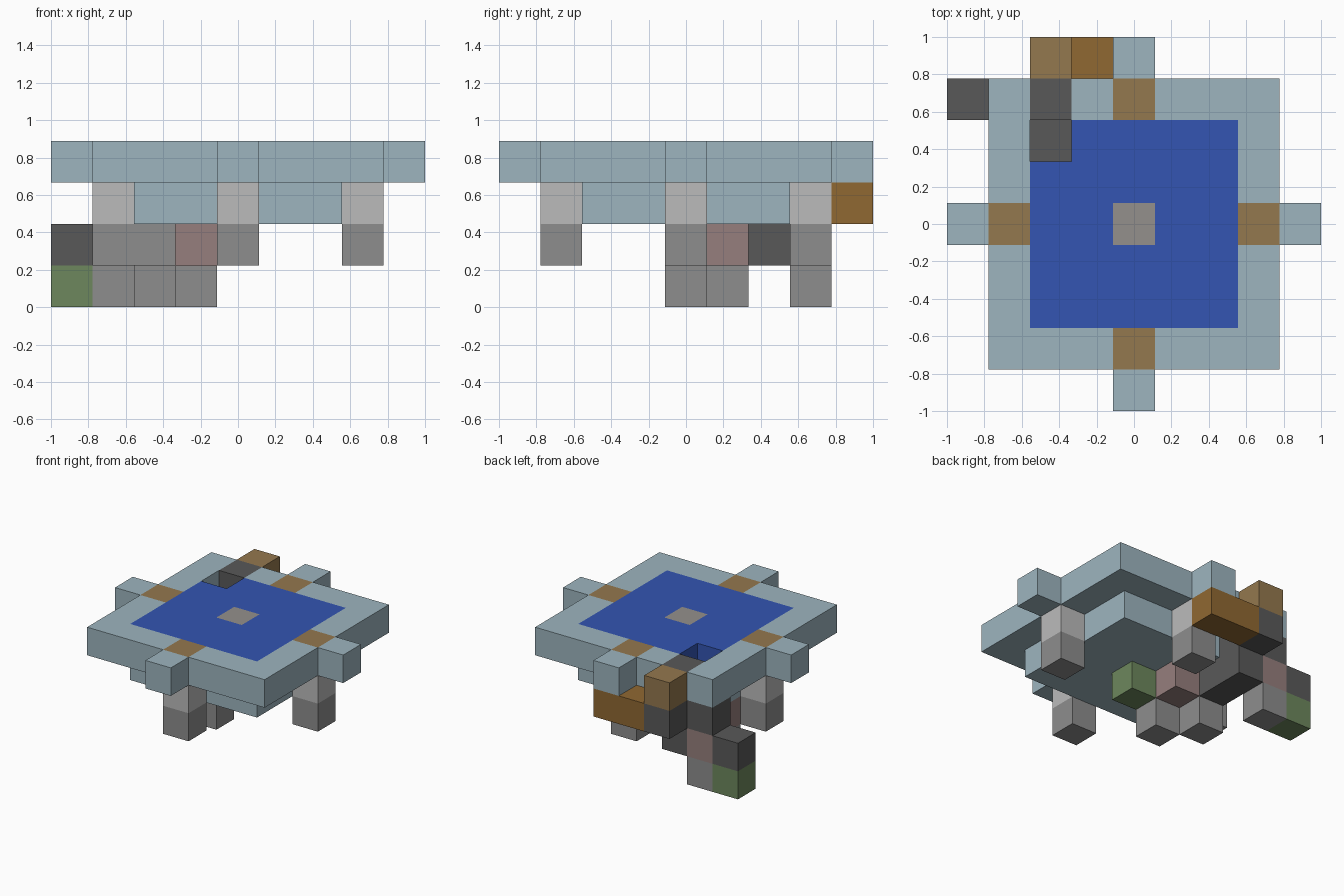
import bpy, bmesh
from mathutils import Vector

cube = bpy.data.objects.get("Cube")
if cube:
    bpy.data.objects.remove(cube, do_unlink=True)

S = 2 / 9  # edge length of one block


def material(name, hex_code):
    def linear(c):
        return c / 12.92 if c <= 0.04045 else ((c + 0.055) / 1.055) ** 2.4
    rgb = [linear(b / 255) for b in bytes.fromhex(hex_code)]
    m = bpy.data.materials.new(name)
    m.use_nodes = True
    m.diffuse_color = (*rgb, 1)
    m.node_tree.nodes["Principled BSDF"].inputs["Base Color"].default_value = (*rgb, 1)
    return m


pale_blue = material("pale blue", "9DB5BF")
water_blue = material("water blue", "3355B2")
tan = material("tan", "94784E")
brown = material("brown", "906832")
dark_grey = material("dark grey", "595959")
grey = material("grey", "8D8D8D")
light_grey = material("light grey", "BBBBBB")
warm_grey = material("warm grey", "94908C")
green = material("green", "6D875D")
dusty_pink = material("dusty pink", "967F7D")


def blocks(name, mat, cells):
    """Join unit blocks into one shell, leaving out faces between neighbours."""
    cells = set(cells)
    bm = bmesh.new()
    for cell in cells:
        centre = Vector(cell) + Vector((0, 0, 0.5))
        for axis in range(3):
            for sign in (-1, 1):
                n = Vector((0, 0, 0))
                n[axis] = sign
                if tuple(int(a + b) for a, b in zip(cell, n)) in cells:
                    continue
                u = Vector((0, 0, 0))
                u[(axis + 1) % 3] = 0.5
                v = n.cross(u)
                mid = centre + n / 2
                corners = (mid - u - v, mid + u - v, mid + u + v, mid - u + v)
                bm.faces.new([bm.verts.new(c * S) for c in corners])
    bmesh.ops.remove_doubles(bm, verts=bm.verts, dist=0.001)
    mesh = bpy.data.meshes.new(name)
    bm.to_mesh(mesh)
    bm.free()
    mesh.materials.append(mat)
    bpy.context.collection.objects.link(bpy.data.objects.new(name, mesh))


def square(radius, z):
    r = range(-radius, radius + 1)
    return {(x, y, z) for x in r for y in r}


def around(radius, z):
    return {(radius, 0, z), (-radius, 0, z), (0, radius, z), (0, -radius, z)}


# Basin: rim with four arms, water, and the floor under it
opening = {(-2, 2, 3), (-2, 3, 3)}
blocks("basin_rim", pale_blue,
       (square(3, 3) - square(2, 3) - around(3, 3) - opening) | around(4, 3))
blocks("water", water_blue, square(2, 3) - {(0, 0, 3)} - opening)
blocks("basin_floor", pale_blue, square(2, 2) - {(-2, 2, 2)})
blocks("centre_stone", warm_grey, [(0, 0, 3)])
blocks("rim_inlays", tan, around(3, 3))

# Four pillars
blocks("pillar_tops", light_grey, around(3, 2))
blocks("pillar_bases", grey, around(3, 1))

# Dark passage winding down through the back corner
blocks("passage", dark_grey, [(-2, 3, 3), (-2, 4, 2), (-2, 3, 2), (-2, 2, 2),
                              (-3, 3, 2), (-2, 3, 1), (-2, 2, 1), (-4, 3, 1)])
blocks("back_post", tan, [(-2, 4, 3)])
blocks("back_beam", brown, [(-1, 4, 2), (0, 4, 2)])

# Pieces hanging beneath
blocks("pink_stones", dusty_pink, [(-3, 3, 1), (-2, 1, 1), (-1, 1, 1)])
blocks("lower_feet", grey, [(-3, 3, 0), (-2, 1, 0), (-1, 0, 0), (-2, 0, 1)])
blocks("green_stones", green, [(-4, 3, 0), (0, 0, 1)])
